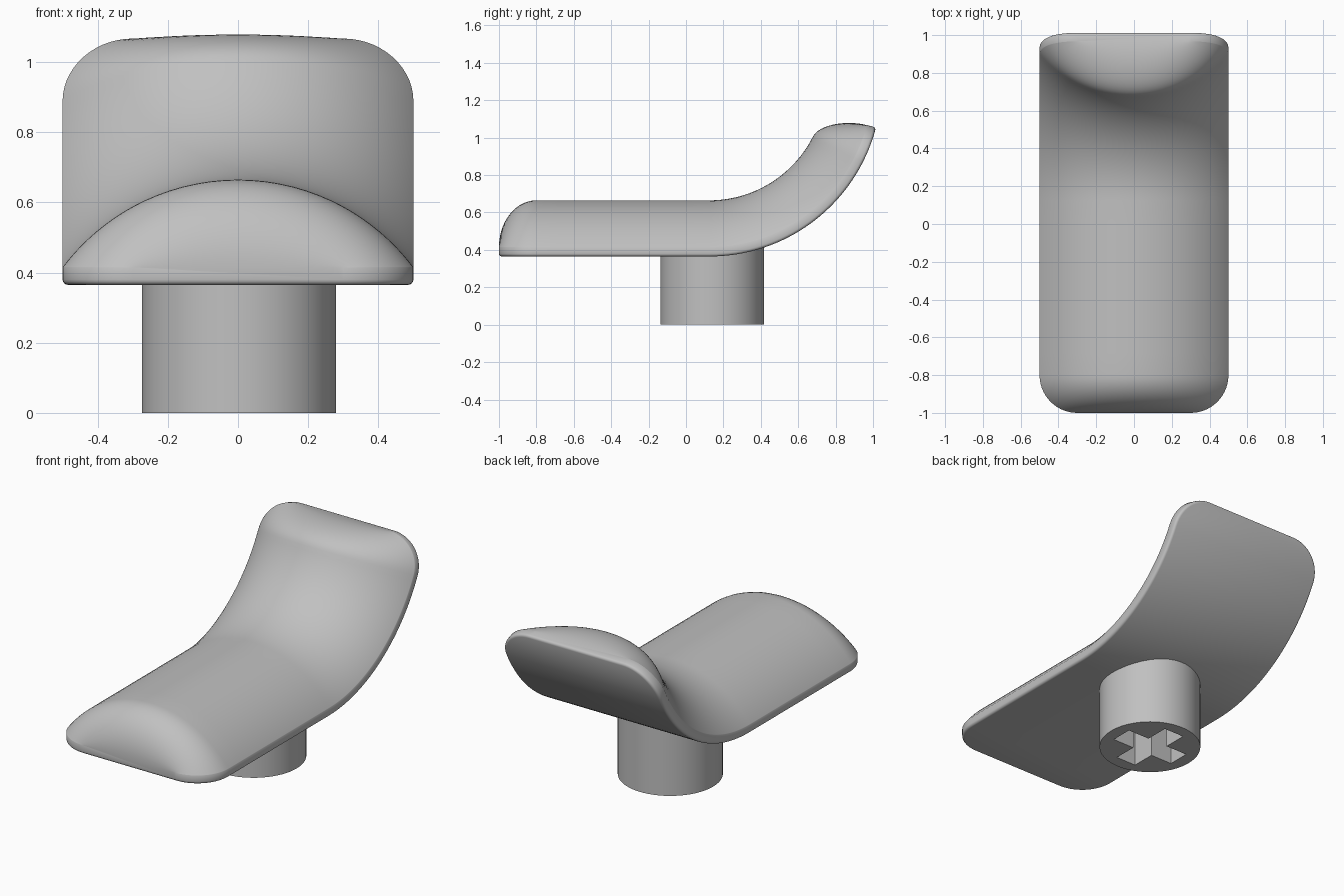
import bpy, bmesh, math

cube = bpy.data.objects.get("Cube")
if cube:
    bpy.data.objects.remove(cube, do_unlink=True)

grey = bpy.data.materials.new("plain_grey")
grey.use_nodes = True
grey.diffuse_color = (0.53, 0.53, 0.53, 1)
grey.node_tree.nodes["Principled BSDF"].inputs["Base Color"].default_value = grey.diffuse_color

HALF_W, CORNER = 0.5, 0.2        # pad half width and plan corner radius
BASE_Z, RIM, DOME = 0.365, 0.05, 0.25
FILLET = 0.015
BEND_Y, BEND_R, BEND_ANGLE = 0.125, 0.92, math.radians(75.5)
START, END = -1.0, BEND_Y + BEND_R * BEND_ANGLE
ARC_R = 0.625                    # radius of the domed top


def make_object(name, bm, angle):
    bmesh.ops.recalc_face_normals(bm, faces=bm.faces)
    mesh = bpy.data.meshes.new(name)
    bm.to_mesh(mesh)
    bm.free()
    mesh.materials.append(grey)
    ob = bpy.data.objects.new(name, mesh)
    bpy.context.collection.objects.link(ob)
    bpy.ops.object.select_all(action='DESELECT')
    ob.select_set(True)
    bpy.context.view_layer.objects.active = ob
    if angle:
        bpy.ops.object.shade_smooth_by_angle(angle=math.radians(angle))
    return ob


def bend(x, s, h):
    """Place a point at length s and height h on the straight-then-curved pad."""
    if s <= BEND_Y:
        return (x, s, BASE_Z + h)
    a = (s - BEND_Y) / BEND_R
    r = BEND_R - h
    return (x, BEND_Y + r * math.sin(a), BASE_Z + BEND_R - r * math.cos(a))


def make_pad():
    bm = bmesh.new()
    # Rows along the length: (corner centre, direction, corner angle)
    steps = 14
    quarter = [math.pi / 2 * i / steps for i in range(steps + 1)]
    s0, s1 = START + CORNER, END - CORNER
    rows = [(s0, -1, a) for a in quarter]
    rows += [(s0 + (BEND_Y - s0) * i / 8, 0, math.pi / 2) for i in range(1, 9)]
    rows += [(BEND_Y + (s1 - BEND_Y) * i / 28, 0, math.pi / 2) for i in range(1, 28)]
    rows += [(s1, 1, a) for a in reversed(quarter)]
    fillet = [math.pi / 2 * i / 4 for i in range(5)]
    n = 40

    def place(row, u, inset, h):
        centre, side, a = row
        r = CORNER - inset
        x = u * (HALF_W - CORNER + r * math.sin(a))
        return bm.verts.new(bend(x, centre + side * r * math.cos(a), h))

    rings = []
    for row in rows:
        rise = math.sin(row[2])
        rim = [(FILLET * (1 - math.sin(f)), FILLET * (1 - math.cos(f))) for f in fillet]
        left = [place(row, -1, d, h) for d, h in rim]
        right = [place(row, 1, d, h) for d, h in rim]
        dome = []
        for j in range(n + 1):
            u = -math.cos(math.pi * j / n)
            drop = ARC_R - math.sqrt(ARC_R ** 2 - (u * HALF_W) ** 2)
            dome.append(place(row, u, 0, RIM + rise * (DOME - drop)))
        rings.append((left, dome, right))

    loops = [l + d + r[::-1] for l, d, r in rings]
    for a, b in zip(loops, loops[1:]):
        for j in range(len(a)):
            k = (j + 1) % len(a)
            bm.faces.new((a[j], a[k], b[k], b[j]))
    # Rounded lower edge and narrow wall at both ends
    for left, dome, right in (rings[0], rings[-1]):
        for j in range(len(left) - 1):
            bm.faces.new((left[j], left[j + 1], right[j + 1], right[j]))
        bm.faces.new([left[-1]] + dome + [right[-1]])
    return make_object("curved_pad", bm, 50)


def make_prism(name, outline, z0, z1, angle):
    bm = bmesh.new()
    face = bm.faces.new([bm.verts.new((x, y, z0)) for x, y in outline])
    top = bmesh.ops.extrude_face_region(bm, geom=[face], use_keep_orig=True)
    verts = [v for v in top["geom"] if isinstance(v, bmesh.types.BMVert)]
    bmesh.ops.translate(bm, verts=verts, vec=(0, 0, z1 - z0))
    return make_object(name, bm, angle)


make_pad()

# Round stem with a cross-shaped socket in its foot
CX, CY, STEM_R = 0.003, 0.14, 0.277
circle = [(CX + STEM_R * math.cos(math.tau * i / 64),
           CY + STEM_R * math.sin(math.tau * i / 64)) for i in range(64)]
A, B = 0.205, 0.065
arm = [(A, -B), (A, B), (B, B)]
cross = []
for q in range(4):
    c, s = round(math.cos(q * math.pi / 2)), round(math.sin(q * math.pi / 2))
    cross += [(CX + c * x - s * y, CY + s * x + c * y) for x, y in arm]

cutter = make_prism("socket_cutter", cross, -0.1, 0.36, 0)
cutter.hide_render = True
stem = make_prism("stem", circle, 0, 0.45, 30)
cut = stem.modifiers.new("socket", 'BOOLEAN')
cut.operation = 'DIFFERENCE'
cut.solver = 'EXACT'
cut.object = cutter
bpy.ops.object.modifier_apply(modifier=cut.name)
bpy.data.objects.remove(cutter, do_unlink=True)
